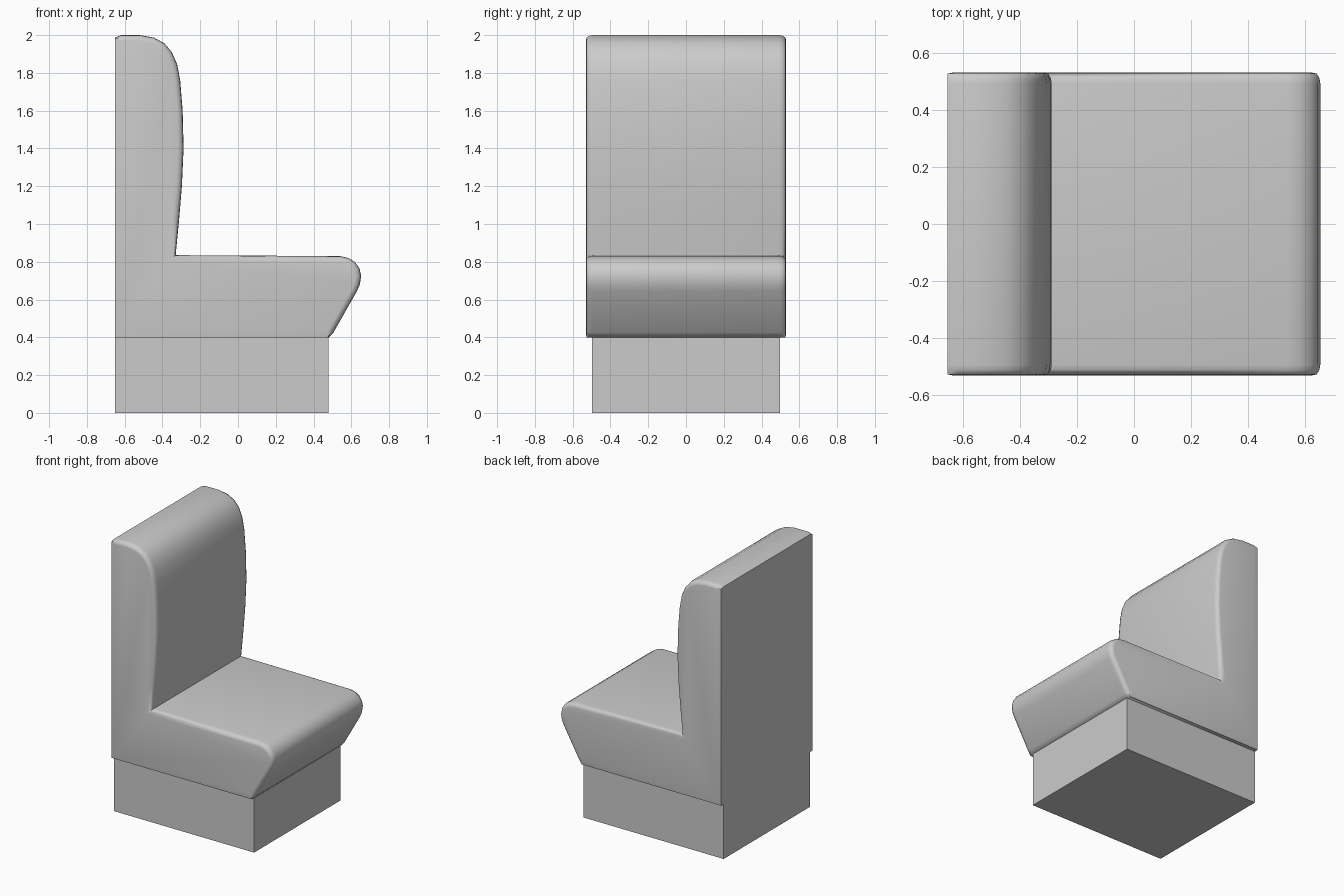
import bpy, bmesh
from mathutils import Vector

if "Cube" in bpy.data.objects:
    bpy.data.objects.remove(bpy.data.objects["Cube"])


def make_object(name, bm):
    bmesh.ops.recalc_face_normals(bm, faces=bm.faces[:])
    mesh = bpy.data.meshes.new(name)
    bm.to_mesh(mesh)
    bm.free()
    obj = bpy.data.objects.new(name, mesh)
    bpy.context.collection.objects.link(obj)
    return obj


# Plinth
bm = bmesh.new()
bmesh.ops.create_cube(bm, size=1)
bmesh.ops.scale(bm, vec=(1.13, 0.994, 0.4), verts=bm.verts)
bmesh.ops.translate(bm, vec=(-0.087, 0, 0.2), verts=bm.verts)
make_object("plinth", bm)

# Upholstered bench: side profile (x, z) swept across the width
BACK, BOTTOM = -0.652, 0.4
profile = [
    (BACK, BOTTOM), (0.48, BOTTOM), (0.505, 0.425), (0.63, 0.645),
    (0.645, 0.68), (0.652, 0.725), (0.643, 0.765), (0.62, 0.798), (0.585, 0.82),
    (0.54, 0.83), (-0.33, 0.835),
    (-0.312, 1.02), (-0.297, 1.2), (-0.288, 1.4), (-0.293, 1.6),
    (-0.306, 1.76), (-0.322, 1.845), (-0.35, 1.91), (-0.39, 1.957),
    (-0.445, 1.987), (-0.52, 2.0), (-0.62, 2.0), (BACK, 1.987),
]
HALF = 0.492
bm = bmesh.new()
left = bm.faces.new([bm.verts.new((x, -HALF, z)) for x, z in profile])
right = bm.faces.new([bm.verts.new((x, HALF, z)) for x, z in reversed(profile)])
n = len(profile)
lv, rv = list(left.verts), list(reversed(right.verts))
for i in range(n):
    j = (i + 1) % n
    bm.faces.new((lv[i], rv[i], rv[j], lv[j]))
bmesh.ops.recalc_face_normals(bm, faces=bm.faces[:])

# Soft rounded side edges; rear and underside stay square
for thickness, depth in ((0.003, 0.018), (0.009, 0.016), (0.018, 0.004)):
    bmesh.ops.inset_individual(bm, faces=[left, right], thickness=thickness,
                               depth=depth, use_even_offset=True)
    if thickness < 0.01:
        for v in list(left.verts) + list(right.verts):
            if v.co.x < BACK + 0.012:
                v.co.x = BACK
            if v.co.z < BOTTOM + 0.012:
                v.co.z = BOTTOM
bench = make_object("bench_cushion", bm)
bpy.context.view_layer.objects.active = bench
bench.select_set(True)
bpy.ops.object.shade_smooth_by_angle(angle=0.9)
